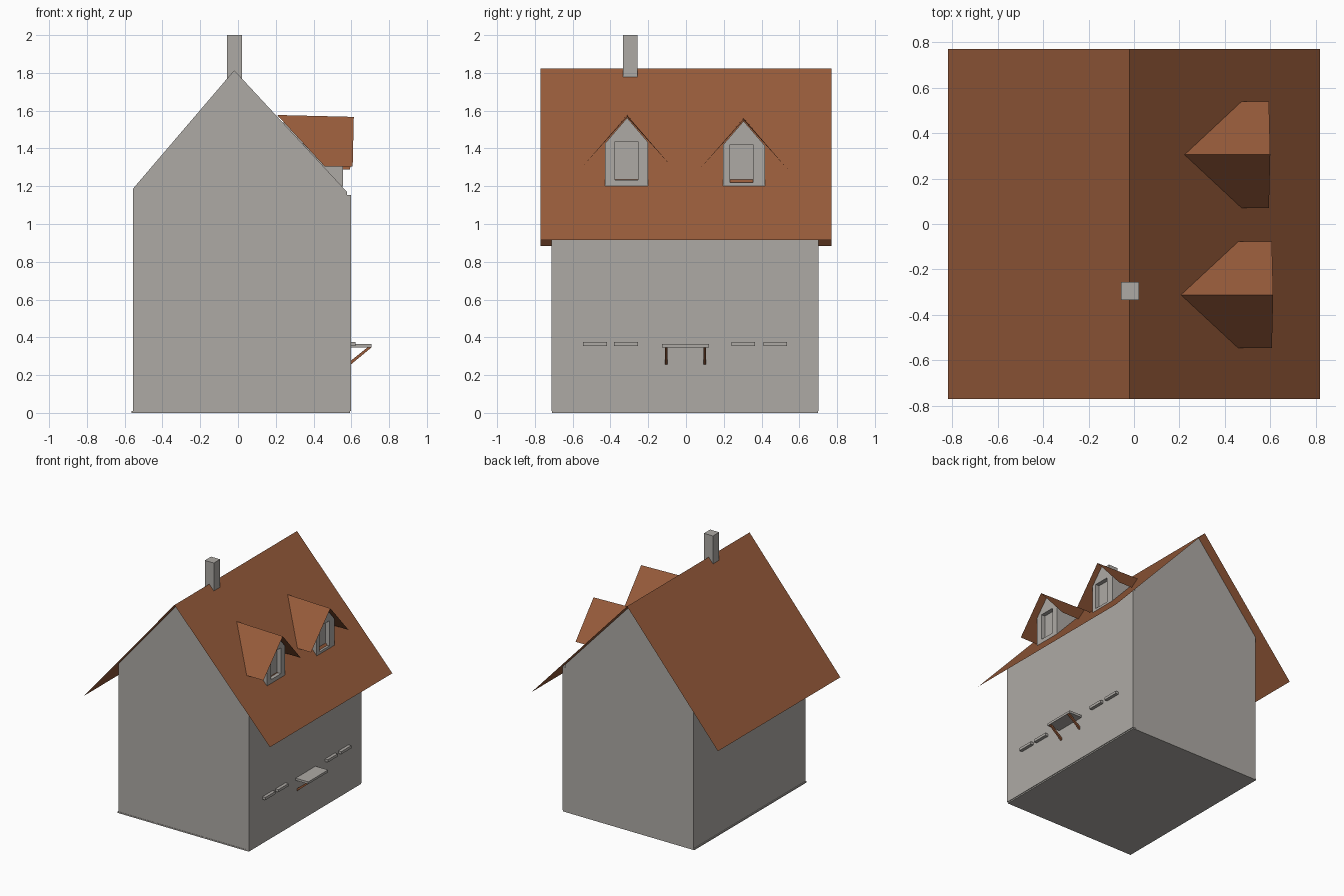
import bpy, bmesh

if "Cube" in bpy.data.objects:
    bpy.data.objects.remove(bpy.data.objects["Cube"])


def material(name, rgb):
    m = bpy.data.materials.new(name)
    m.diffuse_color = (*rgb, 1)
    m.use_nodes = True
    m.node_tree.nodes["Principled BSDF"].inputs["Base Color"].default_value = m.diffuse_color
    return m


STONE = material("warm grey plaster", (0.42, 0.40, 0.375))
TILE = material("brown roof tile", (0.31, 0.105, 0.043))


def finish(name, bm, mat):
    me = bpy.data.meshes.new(name)
    bm.to_mesh(me)
    bm.free()
    me.materials.append(mat)
    ob = bpy.data.objects.new(name, me)
    bpy.context.collection.objects.link(ob)
    return ob


def prism(name, profile, axis, a, b, mat):
    """Extrude a profile, (x, z) along y or (y, z) along x, from a to b."""
    place = (lambda p, t: (p[0], t, p[1])) if axis == 'y' else (lambda p, t: (t, p[0], p[1]))
    bm = bmesh.new()
    r0, r1 = [[bm.verts.new(place(p, t)) for p in profile] for t in (a, b)]
    bm.faces.new(r0)
    bm.faces.new(r1)
    n = len(profile)
    for i in range(n):
        j = (i + 1) % n
        bm.faces.new((r0[i], r0[j], r1[j], r1[i]))
    bmesh.ops.recalc_face_normals(bm, faces=bm.faces)
    return finish(name, bm, mat)


def box(name, x, y, z, mat):
    return prism(name, [(x[0], z[0]), (x[1], z[0]), (x[1], z[1]), (x[0], z[1])], 'y', *y, mat)


def sheet_roof(name, quads, mat):
    """Single-sided thin roof slopes sharing a ridge."""
    bm = bmesh.new()
    for q in quads:
        f = bm.faces.new([bm.verts.new(p) for p in q])
        f.normal_update()
        if f.normal.z < 0:
            f.normal_flip()
    bmesh.ops.remove_doubles(bm, verts=bm.verts, dist=0.0001)
    return finish(name, bm, mat)


# Main body with gables, eaves-side facing and thin floor slab
RX, RZ = -0.02, 1.822
prism("house_walls", [(-0.555, 0), (0.577, 0), (0.577, 1.17), (RX, 1.814), (-0.555, 1.188)],
      'y', -0.708, 0.70, STONE)
box("right_wall_facing", (0.57, 0.597), (-0.712, 0.702), (0.01, 1.153), STONE)
box("floor_slab", (-0.563, 0.592), (-0.71, 0.70), (0, 0.01), STONE)

# Main roof
E = 0.77
sheet_roof("main_roof", [
    [(RX, -E, RZ), (RX, E, RZ), (0.82, E, 0.915), (0.82, -E, 0.915)],
    [(RX, -E, RZ), (RX, E, RZ), (-0.82, E, 0.883), (-0.82, -E, 0.883)]], TILE)

# Chimney
box("chimney", (-0.058, 0.021), (-0.334, -0.256), (1.74, 2.0), STONE)


def main_x(z):
    """x of the right main slope at height z."""
    return RX + (RZ - z) * (0.82 - RX) / (RZ - 0.915)


# Dormers: gabled wall with recessed window, and thin roof
def dormer(name, yc, ridge, eave, front, wall_y, win_y, win_z):
    half, tip = 0.235, ridge - 0.01
    slope = (ridge - eave) / half
    roof_z = lambda y: ridge - 0.015 - slope * abs(y - yc)
    y0, y1 = wall_y
    wall = prism(name + "_wall", [(y0, 1.198), (y1, 1.198), (y1, roof_z(y1)),
                                  (yc, roof_z(yc)), (y0, roof_z(y0))], 'x', 0.24, 0.555, STONE)
    cut = box("cutter", (0.523, 0.60), win_y, win_z, STONE)
    mod = wall.modifiers.new("window_recess", 'BOOLEAN')
    mod.object, mod.solver = cut, 'EXACT'
    bpy.context.view_layer.objects.active = wall
    bpy.ops.object.modifier_apply(modifier=mod.name)
    bpy.data.objects.remove(cut)
    sheet_roof(name + "_roof", [
        [(main_x(ridge), yc, ridge), (front, yc, tip),
         (front - 0.006, yc + s * half, eave), (main_x(eave), yc + s * half, eave)]
        for s in (-1, 1)], TILE)


dormer("front_dormer", -0.312, 1.577, 1.304, 0.613, (-0.428, -0.20), (-0.376, -0.254), (1.232, 1.437))
dormer("back_dormer", 0.305, 1.56, 1.288, 0.60, (0.197, 0.418), (0.232, 0.356), (1.22, 1.42))

# Bracketed shelf and window sills on the right wall
box("shelf", (0.59, 0.708), (-0.128, 0.122), (0.346, 0.364), STONE)
for i, y in enumerate((-0.105, 0.10)):
    prism(f"shelf_strut_{i}", [(0.59, 0.25), (0.60, 0.258), (0.706, 0.346), (0.685, 0.346), (0.59, 0.27)],
          'y', y - 0.007, y + 0.007, TILE)
for i, y in enumerate(((-0.545, -0.417), (-0.381, -0.254), (0.241, 0.366), (0.41, 0.536))):
    box(f"sill_{i}", (0.57, 0.622), y, (0.355, 0.376), STONE)
